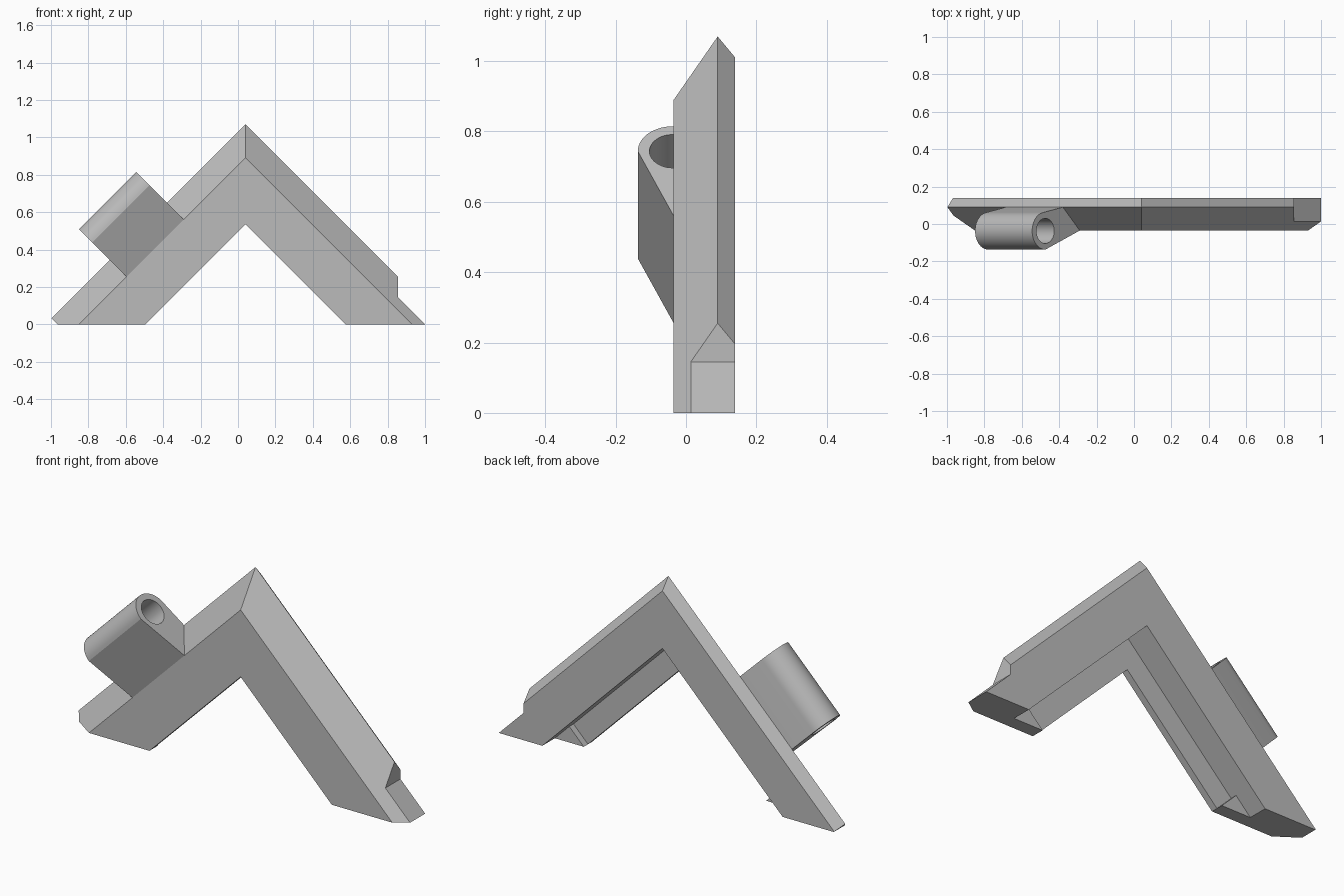
import bpy, bmesh, math
from mathutils import Vector

cube = bpy.data.objects.get("Cube")
if cube:
    bpy.data.objects.remove(cube, do_unlink=True)

grey = bpy.data.materials.new("plain grey")
grey.use_nodes = True
colour = (0.5, 0.5, 0.5, 1)
grey.diffuse_color = colour
grey.node_tree.nodes["Principled BSDF"].inputs["Base Color"].default_value = colour

MID = 0.04           # x of the corner of the frame
DIAG = math.sqrt(2)


def loft(name, rings):
    """Solid joining matching rings of points, capped at both ends."""
    bm = bmesh.new()
    loops = [[bm.verts.new(p) for p in ring] for ring in rings]
    n = len(loops[0])
    for a, b in zip(loops, loops[1:]):
        for i in range(n):
            j = (i + 1) % n
            bm.faces.new((a[i], a[j], b[j], b[i]))
    bm.faces.new(loops[0])
    bm.faces.new(loops[-1][::-1])
    bmesh.ops.recalc_face_normals(bm, faces=bm.faces)
    mesh = bpy.data.meshes.new(name)
    bm.to_mesh(mesh)
    bm.free()
    obj = bpy.data.objects.new(name, mesh)
    bpy.context.collection.objects.link(obj)
    mesh.materials.append(grey)
    return obj


def prism(name, outline, y0, y1):
    return loft(name, [[(x, y, z) for x, z in outline] for y in (y0, y1)])


def activate(obj):
    bpy.ops.object.select_all(action='DESELECT')
    obj.select_set(True)
    bpy.context.view_layer.objects.active = obj


def cut(obj, cutter):
    mod = obj.modifiers.new("cut", 'BOOLEAN')
    mod.operation = 'DIFFERENCE'
    mod.solver = 'EXACT'
    mod.object = cutter
    activate(obj)
    bpy.ops.object.modifier_apply(modifier=mod.name)
    bpy.data.objects.remove(cutter, do_unlink=True)


# Frame corner: one moulding section (height at the corner, y), mitred at the
# corner and cut flat on the ground at both ends
section = [(0.535, -0.035), (0.89, -0.035), (1.07, 0.09), (1.01, 0.14),
           (0.705, 0.14), (0.705, 0.0), (0.535, 0.0)]
frame = loft("frame_corner", [
    [(MID - h, y, 0) for h, y in section],
    [(MID, y, h) for h, y in section],
    [(MID + h, y, 0) for h, y in section]])

# Trimmed tip on the right leg and notch on the left leg
cut(frame, prism("tip_cutter", [(-0.665, -0.3), (-1.265, 0.3), (-1.4, 0.3),
                                (-1.4, -0.3)], -0.3, 0.4))
cut(frame, prism("notch_cutter", [(0.855, 0.145), (0.855, 0.6), (1.4, 0.6),
                                  (1.4, -0.4)], -0.3, 0.4))

# Small triangular stops closing the rear rebate at each foot
for side, name in ((1, "left_rebate_stop"), (-1, "right_rebate_stop")):
    prism(name, [(MID + side * 0.535, 0), (MID + side * 0.705, 0),
                 (MID + side * 0.62, 0.085)], -0.01, 0.035)

# Tube holder: round outside, tapering into the sloped edge of the frame
AXIS_H, AXIS_Y, RADIUS, BORE = 1.258, -0.037, 0.1, 0.067


def along(h, y, s):
    """Point at height offset h, with s = x + z along the right leg."""
    x = (s - h + MID) / 2
    return (x, y, s - x)


arc = [math.radians(-90 + 170 * i / 24) for i in range(25)]
outline = [(AXIS_H + RADIUS * DIAG * math.cos(t), AXIS_Y + RADIUS * math.sin(t))
           for t in arc]
outline += [(1.07, 0.09), (0.95, 0.05), (0.89, -0.035)]
holder = loft("tube_holder", [[along(h, y, s) for h, y in outline]
                              for s in (-0.34, 0.27)])

# Bore through the holder
ring = [2 * math.pi * i / 48 for i in range(48)]
bore = [(AXIS_H + BORE * DIAG * math.cos(t), AXIS_Y + BORE * math.sin(t))
        for t in ring]
cut(holder, loft("bore_cutter", [[along(h, y, s) for h, y in bore]
                                 for s in (-0.6, 0.6)]))
activate(holder)
bpy.ops.object.shade_smooth_by_angle(angle=math.radians(15))
